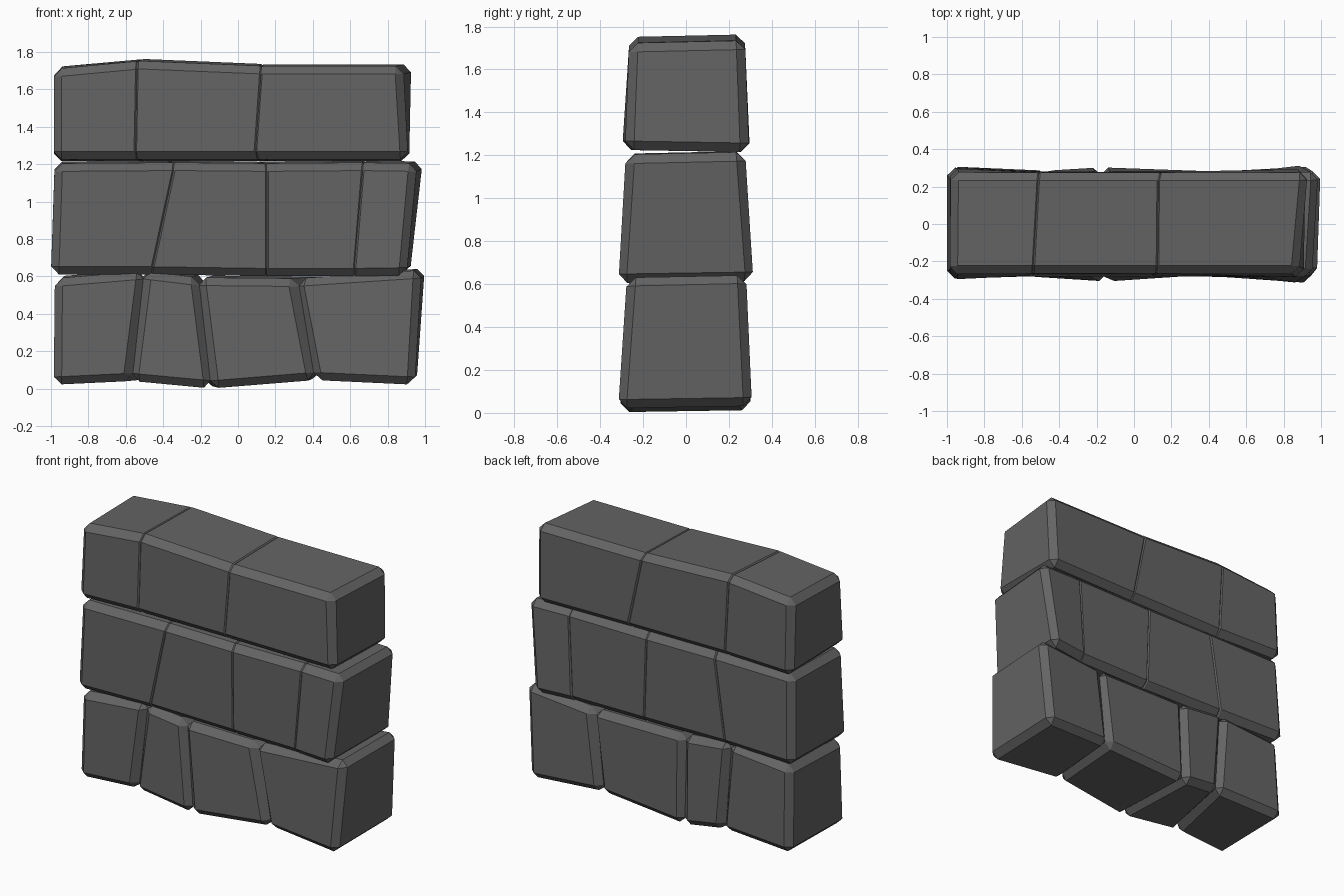
import bpy, bmesh

# Dark stone
dark = bpy.data.materials.new("dark_stone")
dark.diffuse_color = (0.127, 0.127, 0.127, 1)

# Each row: name, overlap of neighbouring stones, y of top front and back edges,
# slope of the bottom towards the back, and its vertical joints.
# Joint: x front-bottom, front-top, back-bottom, back-top; z bottom, top;
#        y front-bottom, back-bottom
ROWS = [
    ("bottom", 0.002, -0.275, 0.28, 0.01, [
        (-0.985, -0.98, -0.985, -0.97, 0.02, 0.60, -0.295, 0.31),
        (-0.575, -0.50, -0.46, -0.51, 0.04, 0.64, -0.28, 0.285),
        (-0.14, -0.215, -0.18, -0.17, 0.00, 0.605, -0.31, 0.305),
        (0.41, 0.305, 0.44, 0.51, 0.045, 0.60, -0.27, 0.28),
        (0.945, 0.98, 0.955, 1.00, 0.02, 0.645, -0.32, 0.31)]),
    ("middle", 0.035, -0.28, 0.275, 0.01, [
        (-1.00, -0.98, -1.00, -0.98, 0.61, 1.215, -0.295, 0.305),
        (-0.465, -0.335, -0.49, -0.40, 0.61, 1.22, -0.275, 0.28),
        (0.155, 0.155, 0.12, 0.10, 0.60, 1.215, -0.275, 0.275),
        (0.62, 0.67, 0.65, 0.68, 0.60, 1.22, -0.285, 0.28),
        (0.90, 0.955, 0.92, 0.99, 0.605, 1.215, -0.32, 0.32)]),
    ("top", 0.035, -0.265, 0.275, -0.01, [
        (-0.985, -0.985, -0.985, -0.98, 1.225, 1.72, -0.30, 0.30),
        (-0.55, -0.54, -0.48, -0.51, 1.225, 1.765, -0.275, 0.275),
        (0.09, 0.125, 0.24, 0.13, 1.225, 1.735, -0.275, 0.28),
        (0.91, 0.88, 0.915, 0.93, 1.225, 1.735, -0.285, 0.295)]),
]


def joint_corners(j, yf, yb, slope, dx):
    """Four corners of one end of a stone, in order round the end face."""
    fb, ft, bb, bt, zb, zt, yfb, ybb = j
    return [(fb + dx, yfb, zb), (bb + dx, ybb, zb + slope),
            (bt + dx, yb, zt), (ft + dx, yf, zt - 0.012)]


def stone(name, left, right):
    """Irregular chamfered block between two end faces."""
    bm = bmesh.new()
    a = [bm.verts.new(c) for c in left]
    b = [bm.verts.new(c) for c in right]
    bm.faces.new(a)
    bm.faces.new(b[::-1])
    for i in range(4):
        k = (i + 1) % 4
        bm.faces.new((a[i], b[i], b[k], a[k]))
    bmesh.ops.recalc_face_normals(bm, faces=bm.faces)
    bmesh.ops.bevel(bm, geom=bm.edges[:], offset=0.042, segments=1,
                    affect='EDGES', profile=0.5, clamp_overlap=True)
    bmesh.ops.recalc_face_normals(bm, faces=bm.faces)
    me = bpy.data.meshes.new(name)
    bm.to_mesh(me)
    bm.free()
    me.materials.append(dark)
    ob = bpy.data.objects.new(name, me)
    bpy.context.collection.objects.link(ob)


# Lay the stones row by row
for row, lap, yf, yb, slope, joints in ROWS:
    last = len(joints) - 2
    for i in range(last + 1):
        stone(f"{row}_stone_{i + 1}",
              joint_corners(joints[i], yf, yb, slope, -lap if i > 0 else 0),
              joint_corners(joints[i + 1], yf, yb, slope, lap if i < last else 0))
